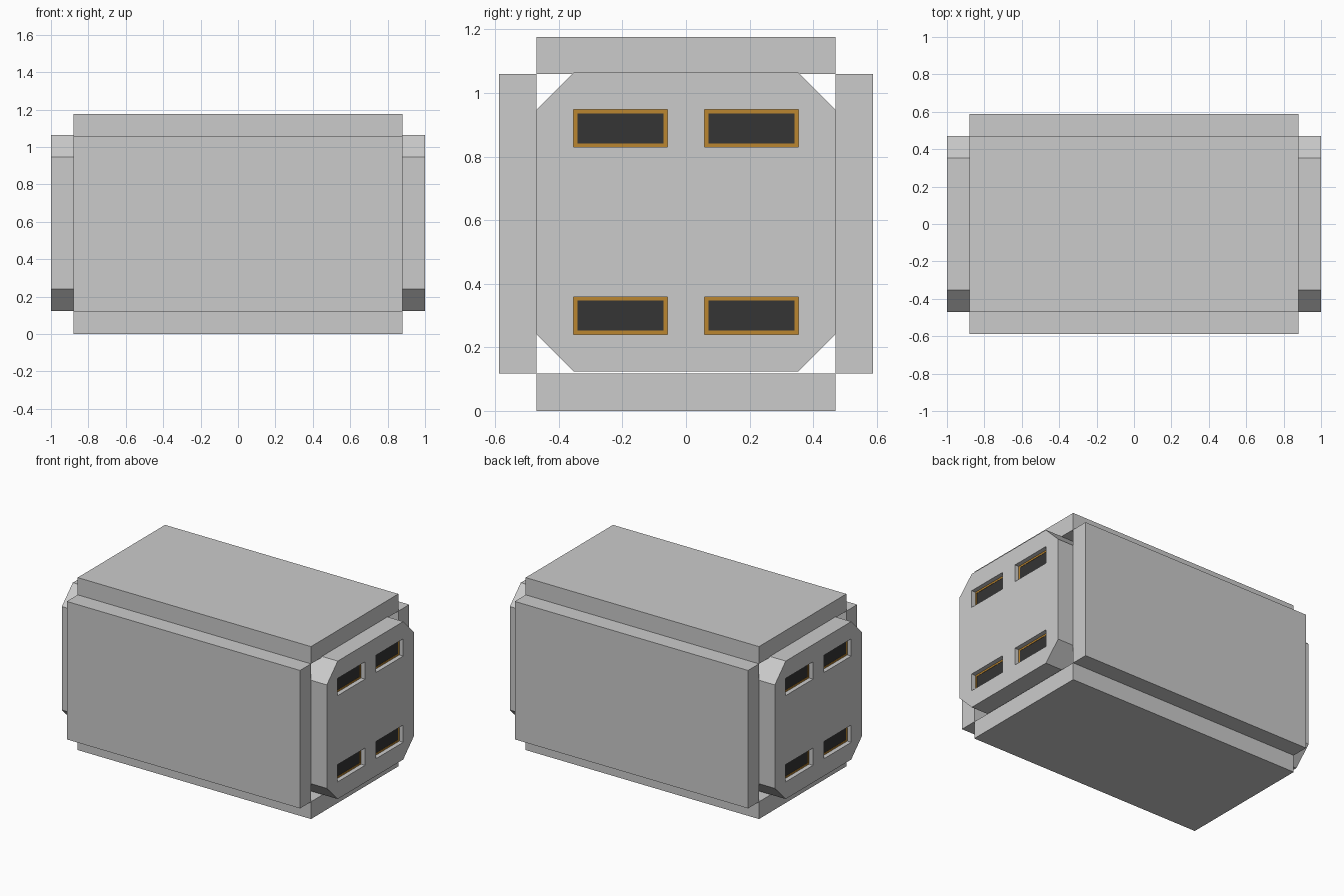
import bpy, bmesh
from mathutils import Matrix, Vector

if "Cube" in bpy.data.objects:
    bpy.data.objects.remove(bpy.data.objects["Cube"])

U = 2 / 17           # module: 17 long, 10 wide, 10 tall
MID = 5 * U          # height of the centre line
LIFT = 0.006         # core sits slightly above the centre line
DEPTH = 0.03         # window recess


def finish(name, bm, mat=None):
    bmesh.ops.recalc_face_normals(bm, faces=bm.faces)
    me = bpy.data.meshes.new(name)
    bm.to_mesh(me)
    bm.free()
    ob = bpy.data.objects.new(name, me)
    bpy.context.collection.objects.link(ob)
    if mat:
        me.materials.append(mat)
    return ob


def add_box(bm, loc, size):
    m = Matrix.Translation(Vector(loc)) @ Matrix.Diagonal((*size, 1))
    bmesh.ops.create_cube(bm, size=1, matrix=m)


def box(name, loc, size, mat=None):
    bm = bmesh.new()
    add_box(bm, loc, size)
    return finish(name, bm, mat)


def material(name, color):
    m = bpy.data.materials.new(name)
    m.diffuse_color = (*color, 1)
    m.use_nodes = True
    m.node_tree.nodes["Principled BSDF"].inputs["Base Color"].default_value = m.diffuse_color
    return m


frame_mat = material("frame_orange", (0.5, 0.24, 0.03))
glass_mat = material("glass_dark", (0.035, 0.035, 0.035))

# Octagonal core running the full length
bm = bmesh.new()
a, b = 4 * U, 3 * U
outline = [(b, -a), (a, -b), (a, b), (b, a), (-b, a), (-a, b), (-a, -b), (-b, -a)]
face = bm.faces.new([bm.verts.new((-1, y, z + MID + LIFT)) for y, z in outline])
ext = bmesh.ops.extrude_face_region(bm, geom=[face], use_keep_orig=True)
bmesh.ops.translate(bm, vec=(2, 0, 0),
                    verts=[v for v in ext["geom"] if isinstance(v, bmesh.types.BMVert)])
core = finish("core", bm)

# Four cladding slabs around the core
L, W = 15 * U - 0.004, 8 * U
for s, side, level in ((-1, "front", "bottom"), (1, "back", "top")):
    box(side + "_slab", (0, s * 4.5 * U, MID), (L, U, W))
    box(level + "_slab", (0, 0, MID + s * 4.5 * U), (L, W, U))

# Windows on both ends: pocket, orange rim, dark pane
w, h, rim = 2.5 * U, U, 0.012
cut = bmesh.new()
for sx in (-1, 1):
    for sy in (-1, 1):
        for sz in (-1, 1):
            y, z = sy * 1.75 * U, MID + LIFT + sz * 2.5 * U
            add_box(cut, (sx, y, z), (2 * DEPTH + 0.02, w, h))
            xr = sx * (1 - DEPTH - 0.005)
            fr = bmesh.new()
            for s in (-1, 1):
                add_box(fr, (xr, y, z + s * (h - rim) / 2), (0.01, w, rim))
                add_box(fr, (xr, y + s * (w - rim) / 2, z), (0.01, rim, h - 2 * rim))
            finish("window_frame", fr, frame_mat)
            box("window_pane", (xr - sx * 0.002, y, z),
                (0.01, w - 2 * rim, h - 2 * rim), glass_mat)
cutter = finish("window_cutter", cut)
cutter.hide_render = True

# Cut the window pockets into the core
mod = core.modifiers.new("pockets", "BOOLEAN")
mod.operation = "DIFFERENCE"
mod.solver = "EXACT"
mod.object = cutter
bpy.context.view_layer.objects.active = core
bpy.ops.object.modifier_apply(modifier=mod.name)
bpy.data.objects.remove(cutter)
